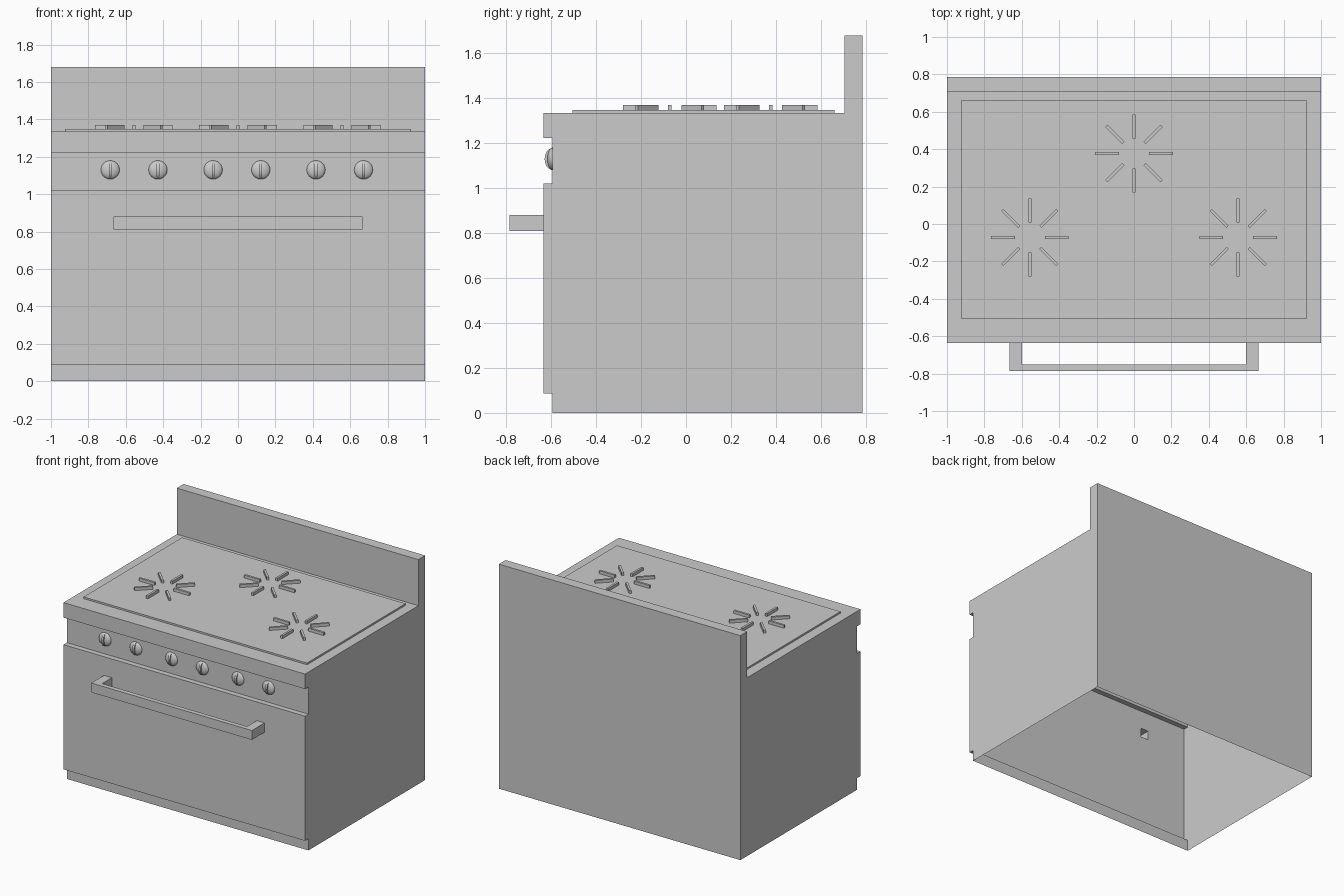
import bpy, bmesh
from math import sin, cos, pi, radians
from mathutils import Matrix, Vector

if "Cube" in bpy.data.objects:
    bpy.data.objects.remove(bpy.data.objects["Cube"])


def finish(name, bm, smooth=False):
    bmesh.ops.remove_doubles(bm, verts=bm.verts, dist=1e-5)
    bmesh.ops.recalc_face_normals(bm, faces=bm.faces)
    me = bpy.data.meshes.new(name)
    bm.to_mesh(me)
    bm.free()
    ob = bpy.data.objects.new(name, me)
    bpy.context.collection.objects.link(ob)
    if smooth:
        bpy.ops.object.select_all(action='DESELECT')
        ob.select_set(True)
        bpy.context.view_layer.objects.active = ob
        bpy.ops.object.shade_smooth_by_angle(angle=radians(35))
    return ob


def add_box(bm, lo, hi, matrix=Matrix()):
    lo, hi = Vector(lo), Vector(hi)
    m = matrix @ Matrix.Translation((lo + hi) / 2) @ Matrix.Diagonal((*(hi - lo), 1))
    bmesh.ops.create_cube(bm, size=1, matrix=m)


def add_prism(bm, points, offset):
    face = bm.faces.new([bm.verts.new(p) for p in points])
    ext = bmesh.ops.extrude_face_region(bm, geom=[face], use_keep_orig=True)
    moved = [v for v in ext['geom'] if isinstance(v, bmesh.types.BMVert)]
    bmesh.ops.translate(bm, verts=moved, vec=offset)


FACE, DOOR = -0.595, -0.635
H0, H1 = 0.81, 0.88            # handle height range
LEG0, LEG1 = 0.60, 0.665       # handle leg x range

# Body: one side profile swept across x, open underneath,
# with two openings in the door where the hollow handle joins
profile = [(FACE, 0), (FACE, 0.087), (DOOR, 0.087), (DOOR, H0), (DOOR, H1),
           (DOOR, 1.02), (FACE, 1.02), (FACE, 1.223), (DOOR, 1.223),
           (DOOR, 1.335), (0.705, 1.335), (0.705, 1.68), (0.785, 1.68), (0.785, 0)]
stations = [-1, -LEG1, -LEG0, LEG0, LEG1, 1]
bm = bmesh.new()
rows = [[bm.verts.new((x, y, z)) for y, z in profile] for x in stations]
for i in range(len(rows) - 1):
    for j in range(len(profile) - 1):
        if j == 3 and i in (1, 3):
            continue
        bm.faces.new((rows[i][j], rows[i + 1][j], rows[i + 1][j + 1], rows[i][j + 1]))
bm.faces.new(rows[0])
bm.faces.new(rows[-1])
finish("stove_body", bm)

# Oven handle: hollow U-shaped bar, open where it meets the door
u = [(-LEG1, DOOR), (-LEG1, -0.785), (LEG1, -0.785), (LEG1, DOOR),
     (LEG0, DOOR), (LEG0, -0.75), (-LEG0, -0.75), (-LEG0, DOOR)]
bm = bmesh.new()
add_prism(bm, [(x, y, H0) for x, y in u], (0, 0, H1 - H0))
ends = [f for f in bm.faces if all(abs(v.co.y - DOOR) < 1e-4 for v in f.verts)]
bmesh.ops.delete(bm, geom=ends, context='FACES_ONLY')
finish("oven_handle", bm)

# Cooktop plate
bm = bmesh.new()
add_box(bm, (-0.925, -0.505, 1.335), (0.925, 0.66, 1.348))
finish("cooktop_plate", bm)

# Burner grates: eight radial bars each
for name, x, y in (("left", -0.557, -0.072), ("right", 0.557, -0.072), ("rear", 0, 0.377)):
    bm = bmesh.new()
    for k in range(8):
        m = Matrix.Translation((x, y, 0)) @ Matrix.Rotation(k * pi / 4, 4, 'Z')
        add_box(bm, (0.08, -0.008, 1.348), (0.208, 0.008, 1.37), m)
    finish(f"burner_grate_{name}", bm)

# Control knobs: shallow dome with a raised rounded grip
R, KZ = 0.05, 1.13
for n, x in enumerate((-0.683, -0.428, -0.133, 0.122, 0.417, 0.671)):
    bm = bmesh.new()
    bmesh.ops.create_uvsphere(bm, u_segments=24, v_segments=12, radius=1,
                              matrix=Matrix.Rotation(pi / 2, 4, 'X'))
    hidden = [v for v in bm.verts if v.co.y > 0.01]
    bmesh.ops.delete(bm, geom=hidden, context='VERTS')
    m = Matrix.Translation((x, FACE, KZ)) @ Matrix.Diagonal((R, 0.022, R, 1))
    bmesh.ops.transform(bm, matrix=m, verts=bm.verts)
    arc = [pi * k / 12 for k in range(13)]
    add_prism(bm, [(x - 0.007, FACE - 0.034 * sin(a), KZ + 0.048 * cos(a)) for a in arc],
              (0.014, 0, 0))
    finish(f"control_knob_{n + 1}", bm, smooth=True)
